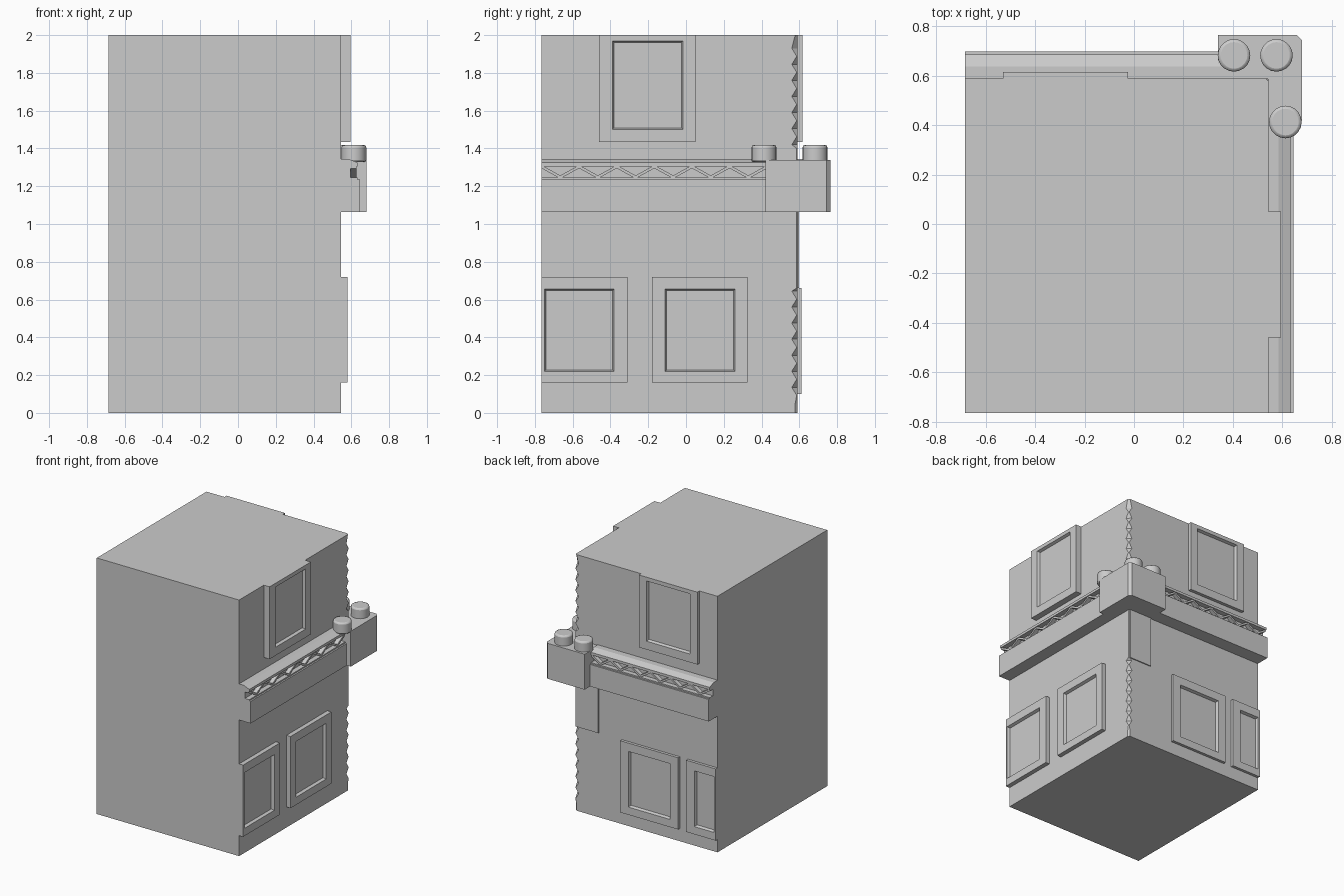
import bpy, bmesh
from math import radians

if "Cube" in bpy.data.objects:
    bpy.data.objects.remove(bpy.data.objects["Cube"], do_unlink=True)

stone = bpy.data.materials.new("grey_stone")
stone.diffuse_color = (0.6, 0.6, 0.6, 1)
stone.use_nodes = True
stone.node_tree.nodes["Principled BSDF"].inputs["Base Color"].default_value = (0.6, 0.6, 0.6, 1)

LEFT, FRONT = -0.685, -0.765          # outer planes of the plain sides
WALL = {"right": 0.545, "back": 0.59}  # planes of the decorated walls
START = {"right": FRONT, "back": LEFT}


def place(side, u, out, z):
    """Map a point on a wall (along, outwards, up) to the model."""
    d = WALL[side] + out
    return (d, u, z) if side == "right" else (u, d, z)


def loft(name, rings):
    """Join rings of points into a closed solid."""
    bm = bmesh.new()
    rows = [[bm.verts.new(p) for p in ring] for ring in rings]
    n = len(rows[0])
    for a, b in zip(rows, rows[1:]):
        for i in range(n):
            j = (i + 1) % n
            bm.faces.new((a[i], a[j], b[j], b[i]))
    bm.faces.new(rows[0])
    bm.faces.new(rows[-1])
    bmesh.ops.recalc_face_normals(bm, faces=bm.faces)
    mesh = bpy.data.meshes.new(name)
    bm.to_mesh(mesh)
    bm.free()
    obj = bpy.data.objects.new(name, mesh)
    bpy.context.collection.objects.link(obj)
    mesh.materials.append(stone)
    return obj


def bar(name, side, u0, u1, profile):
    """Run an (out, z) profile along a wall."""
    return loft(name, [[place(side, u, o, z) for o, z in profile] for u in (u0, u1)])


def rect(o0, o1, z0, z1):
    return [(o0, z0), (o1, z0), (o1, z1), (o0, z1)]


def window(name, side, outer, inner, depth):
    """Raised frame with a stepped-in panel; rectangles are u0, u1, z0, z1."""
    def ring(r, grow, out):
        u0, u1, z0, z1 = r
        return [place(side, u, out, z) for u, z in
                ((u0 - grow, z0 - grow), (u1 + grow, z0 - grow),
                 (u1 + grow, z1 + grow), (u0 - grow, z1 + grow))]
    return loft(name, [ring(outer, 0, -0.02), ring(outer, 0, depth),
                       ring(inner, 0, depth), ring(inner, -0.008, depth - 0.022)])


# Main block, with a chipped, toothed edge on the decorated corner
levels = [(0, 0.012), (0.05, 0.012)]
levels += [(0.05 + 0.0425 * i, 0.004 if i % 2 else 0.03) for i in range(1, 15)]
levels += [(0.66, 0.005), (1.4, 0.005)]
levels += [(1.42 + 0.0425 * i, 0.004 if i % 2 else 0.03) for i in range(13)]
levels += [(2.0, 0.012)]
X, Y = WALL["right"], WALL["back"]
loft("main_block", [[(LEFT, FRONT, z), (X, FRONT, z), (X, Y - c, z),
                     (X - c, Y, z), (LEFT, Y, z)] for z, c in levels])

# Windows: two below and one above on each decorated wall
window("right_lower_front_window", "right", (FRONT, -0.31, 0.16, 0.72), (-0.75, -0.38, 0.22, 0.655), 0.035)
window("right_lower_rear_window", "right", (-0.18, 0.325, 0.16, 0.72), (-0.11, 0.26, 0.22, 0.655), 0.035)
window("right_upper_window", "right", (-0.46, 0.05, 1.435, 2), (-0.39, -0.015, 1.5, 1.97), 0.05)
window("back_lower_outer_window", "back", (LEFT, -0.43, 0.1, 0.66), (-0.67, -0.5, 0.16, 0.595), 0.022)
window("back_lower_inner_window", "back", (-0.36, 0.14, 0.1, 0.66), (-0.29, 0.07, 0.16, 0.595), 0.022)
window("back_upper_window", "back", (-0.53, -0.025, 1.435, 2), (-0.465, -0.09, 1.5, 1.97), 0.026)

# Thin corner panel under the ledge on the back wall
bar("back_corner_panel", "back", 0.34, 0.535, rect(-0.01, 0.008, 0.66, 1.07))

# Ledges with a zigzag rail running to the corner block
for side, end, depth in (("right", 0.43, 0.1), ("back", 0.35, 0.108)):
    s = START[side]
    bar(side + "_ledge", side, s, end, rect(-0.02, depth, 1.063, 1.235))
    bar(side + "_rail_core", side, s, end, rect(-0.02, depth - 0.05, 1.23, 1.315))
    bar(side + "_rail_base", side, s, end, rect(-0.02, depth - 0.012, 1.23, 1.245))
    bar(side + "_rail_cap", side, s, end,
        [(-0.02, 1.3), (depth - 0.012, 1.305), (depth - 0.012, 1.325), (depth - 0.06, 1.345), (-0.02, 1.345)])
    steps = 12
    pitch = (end - s) / steps
    for i in range(steps):
        za, zb = (1.24, 1.295) if i % 2 else (1.295, 1.24)
        ua, ub = s + i * pitch, s + (i + 1) * pitch
        outline = [(ua, za), (ub, zb), (ub, zb + 0.017), (ua, za + 0.017)]
        loft(f"{side}_rail_brace_{i + 1}",
             [[place(side, u, o, z) for u, z in outline] for o in (depth - 0.055, depth - 0.018)])

# Corner block with a clipped outer edge
foot = [(0.34, 0.58), (0.53, 0.58), (0.53, 0.42), (0.68, 0.42),
        (0.68, 0.745), (0.66, 0.765), (0.34, 0.765)]
loft("corner_block", [[(x, y, z) for x, y in foot] for z in (1.063, 1.34)])

# Round studs with softened tops
for i, (x, y) in enumerate(((0.405, 0.683), (0.577, 0.683), (0.613, 0.413))):
    bpy.ops.mesh.primitive_cylinder_add(vertices=20, radius=0.066, depth=0.09, location=(x, y, 1.373))
    stud = bpy.context.object
    stud.name = f"corner_stud_{i + 1}"
    stud.data.materials.append(stone)
    bevel = stud.modifiers.new("soft_rim", "BEVEL")
    bevel.width = 0.012
    bevel.segments = 2
    bevel.angle_limit = radians(40)
    bpy.ops.object.shade_smooth_by_angle(angle=radians(40))
